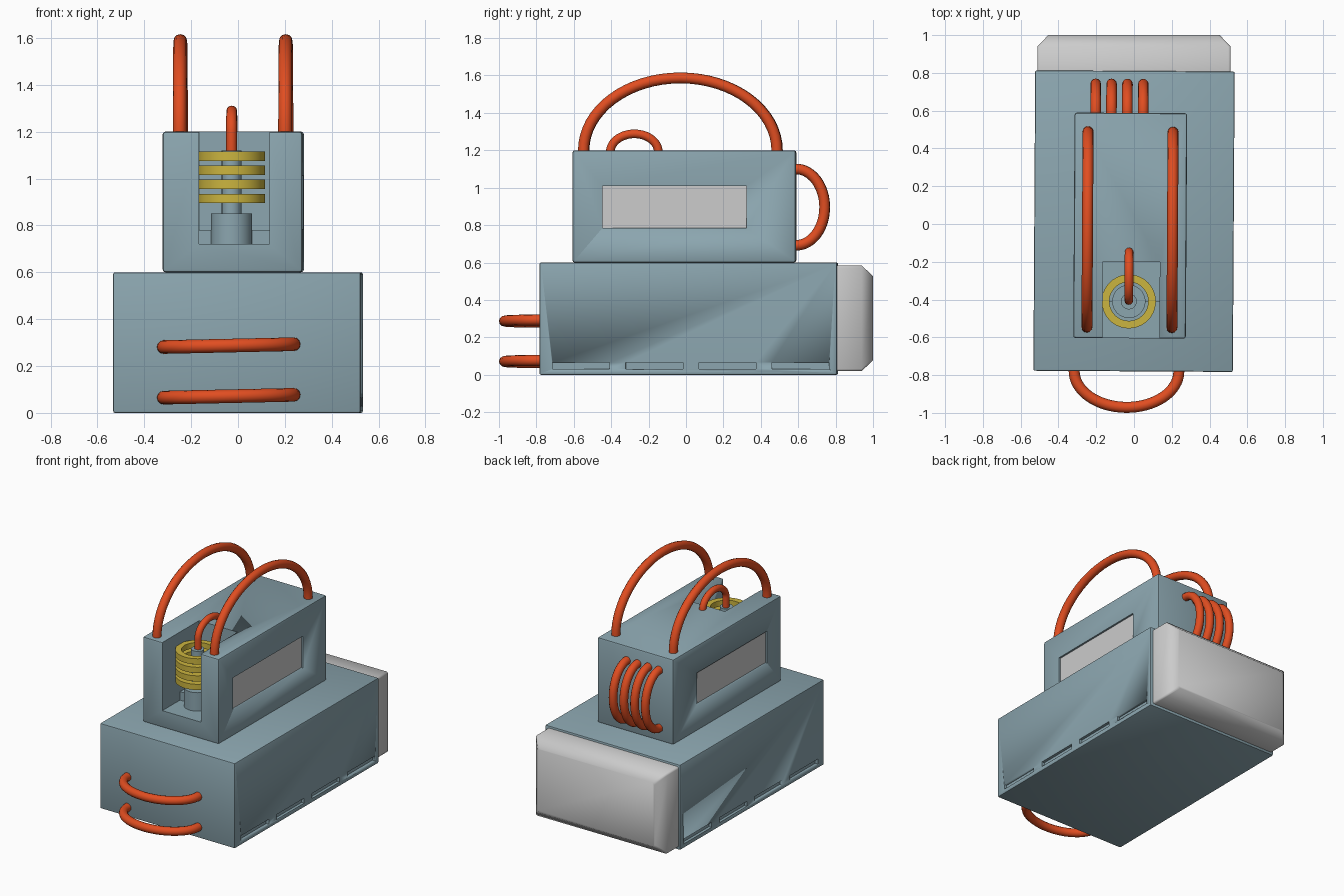
import bpy, bmesh, math
from mathutils import Vector, Matrix

if "Cube" in bpy.data.objects:
    bpy.data.objects.remove(bpy.data.objects["Cube"])


def material(name, rgb):
    m = bpy.data.materials.new(name)
    m.diffuse_color = (*rgb, 1)
    m.use_nodes = True
    m.node_tree.nodes["Principled BSDF"].inputs["Base Color"].default_value = m.diffuse_color
    return m


BLUE = material("blue_grey", (0.26, 0.38, 0.43))
RED = material("red", (0.75, 0.075, 0.015))
YELLOW = material("yellow", (0.60, 0.46, 0.05))
AXIS = Vector((-0.025, -0.41, 0))


def activate(ob):
    bpy.ops.object.select_all(action='DESELECT')
    ob.select_set(True)
    bpy.context.view_layer.objects.active = ob


def finish(name, bm, mat=None, smooth=30):
    me = bpy.data.meshes.new(name)
    bmesh.ops.recalc_face_normals(bm, faces=bm.faces)
    bm.to_mesh(me)
    bm.free()
    ob = bpy.data.objects.new(name, me)
    bpy.context.collection.objects.link(ob)
    if mat:
        me.materials.append(mat)
    activate(ob)
    bpy.ops.object.shade_smooth_by_angle(angle=math.radians(smooth))
    return ob


def add_box(bm, lo, hi):
    lo, hi = Vector(lo), Vector(hi)
    mat = Matrix.Translation((lo + hi) / 2) @ Matrix.Diagonal((*(hi - lo), 1))
    bmesh.ops.create_cube(bm, size=1, matrix=mat)


def box(name, lo, hi, mat=None, bevel=0):
    bm = bmesh.new()
    add_box(bm, lo, hi)
    if bevel:
        bmesh.ops.bevel(bm, geom=bm.edges[:], offset=bevel, segments=2,
                        profile=0.5, affect='EDGES')
    return finish(name, bm, mat)


def carve(ob, boxes):
    bm = bmesh.new()
    for lo, hi in boxes:
        add_box(bm, lo, hi)
    cutter = finish("cutter", bm)
    cutter.hide_render = True
    mod = ob.modifiers.new("carve", 'BOOLEAN')
    mod.operation, mod.object, mod.solver = 'DIFFERENCE', cutter, 'EXACT'
    activate(ob)
    bpy.ops.object.modifier_apply(modifier=mod.name)
    bpy.data.objects.remove(cutter)


def lathe(name, profile, mat, closed=False):
    # revolve (radius, z) points about the coil axis
    bm, n = bmesh.new(), 40
    rings = [[bm.verts.new(AXIS + Vector((r * math.cos(2 * math.pi * i / n),
                                          r * math.sin(2 * math.pi * i / n), z)))
              for i in range(n)] for r, z in profile]
    pairs = list(zip(rings, rings[1:] + rings[:1]))
    for a, b in (pairs if closed else pairs[:-1]):
        for i in range(n):
            j = (i + 1) % n
            bm.faces.new((a[i], a[j], b[j], b[i]))
    if not closed:
        bm.faces.new(rings[0])
        bm.faces.new(rings[-1])
    return finish(name, bm, mat)


def hoop(name, start, end, rise, radius, sink=(0.03, 0.03)):
    # half-ellipse tube from start to end, bulging along rise
    start, end, rise = Vector(start), Vector(end), Vector(rise)
    mid, half, up = (start + end) / 2, (start - end) / 2, rise.normalized()
    pts = [start - up * sink[0]]
    pts += [mid + half * math.cos(math.pi * i / 32) + rise * math.sin(math.pi * i / 32)
            for i in range(33)]
    pts.append(end - up * sink[1])
    cu = bpy.data.curves.new(name, 'CURVE')
    cu.dimensions = '3D'
    cu.bevel_depth, cu.bevel_resolution, cu.use_fill_caps = radius, 4, True
    sp = cu.splines.new('POLY')
    sp.points.add(len(pts) - 1)
    for p, co in zip(sp.points, pts):
        p.co = (*co, 1)
    cu.materials.append(RED)
    ob = bpy.data.objects.new(name, cu)
    bpy.context.collection.objects.link(ob)
    activate(ob)
    bpy.ops.object.convert(target='MESH')
    bpy.ops.object.shade_smooth_by_angle(angle=math.radians(40))


# lower housing with a row of slots along each side
base = box("lower_housing", (-0.528, -0.78, 0), (0.528, 0.81, 0.6), BLUE, 0.008)
slots = []
for x in (-0.528, 0.528):
    for i in range(4):
        y = -0.71 + 0.391 * i
        slots.append(((x - 0.02, y, 0.03), (x + 0.02, y + 0.305, 0.065)))
carve(base, slots)

# upper housing with an open front bay and a window recess on each side
top = box("upper_housing", (-0.318, -0.605, 0.6), (0.278, 0.588, 1.2), BLUE, 0.012)
cuts = [((-0.163, -0.7, 0.72), (0.138, -0.2, 1.3))]
for x in (-0.318, 0.278):
    cuts.append(((x - 0.02, -0.445, 0.785), (x + 0.02, 0.325, 1.01)))
carve(top, cuts)
for side, x in (("left", -0.3), ("right", 0.26)):
    box(side + "_window", (x - 0.005, -0.445, 0.785), (x + 0.005, 0.325, 1.01))
box("bay_step", (-0.163, -0.41, 0.71), (0.138, -0.19, 0.78), BLUE)

# rear cap, tapered toward the back
bm = bmesh.new()
loops = []
for y, d in ((0.80, 0), (0.94, 0), (1.0, 0.058)):
    loops.append([bm.verts.new((sx * (0.512 - d), y, 0.302 + sz * (0.283 - d)))
                  for sx, sz in ((-1, -1), (1, -1), (1, 1), (-1, 1))])
for a, b in zip(loops, loops[1:]):
    for i in range(4):
        bm.faces.new((a[i], a[(i + 1) % 4], b[(i + 1) % 4], b[i]))
bm.faces.new(loops[0])
bm.faces.new(loops[-1])
bm.normal_update()
side_edges = [e for e in bm.edges if abs(e.verts[0].co.y - e.verts[1].co.y) > 0.01]
bmesh.ops.bevel(bm, geom=side_edges, offset=0.012, segments=2, profile=0.5, affect='EDGES')
finish("rear_cap", bm, None, 60)

# insulator post and its stacked rings
lathe("post", [(0.088, 0.71), (0.088, 0.85), (0.042, 0.85), (0.042, 1.12)], BLUE)
for i in range(4):
    z = 0.895 + 0.06 * i
    lathe(f"ring_{i + 1}", [(0.103, z), (0.143, z), (0.143, z + 0.04), (0.103, z + 0.04)],
          YELLOW, True)

# cables
for side, x in (("left", -0.246), ("right", 0.204)):
    hoop(side + "_top_cable", (x, -0.547, 1.2), (x, 0.487, 1.2), (0, 0, 0.387), 0.029)
hoop("post_cable", (-0.025, -0.405, 1.19), (-0.025, -0.148, 1.19), (0, 0, 0.098), 0.023,
     (0.09, 0.03))
for i in range(4):
    x = -0.207 + 0.084 * i
    hoop(f"back_cable_{i + 1}", (x, 0.588, 1.1), (x, 0.588, 0.692), (0, 0.153, 0), 0.028)
for i, z in enumerate((0.287, 0.071)):
    hoop(f"front_cable_{i + 1}", (-0.312, -0.78, z - 0.006), (0.242, -0.78, z + 0.006),
         (0, -0.191, 0), 0.029)

# the whole body sits very slightly turned relative to the rear cap
for ob in bpy.data.objects:
    if ob.name != "rear_cap":
        ob.data.transform(Matrix.Rotation(-0.006, 4, 'Z'))
